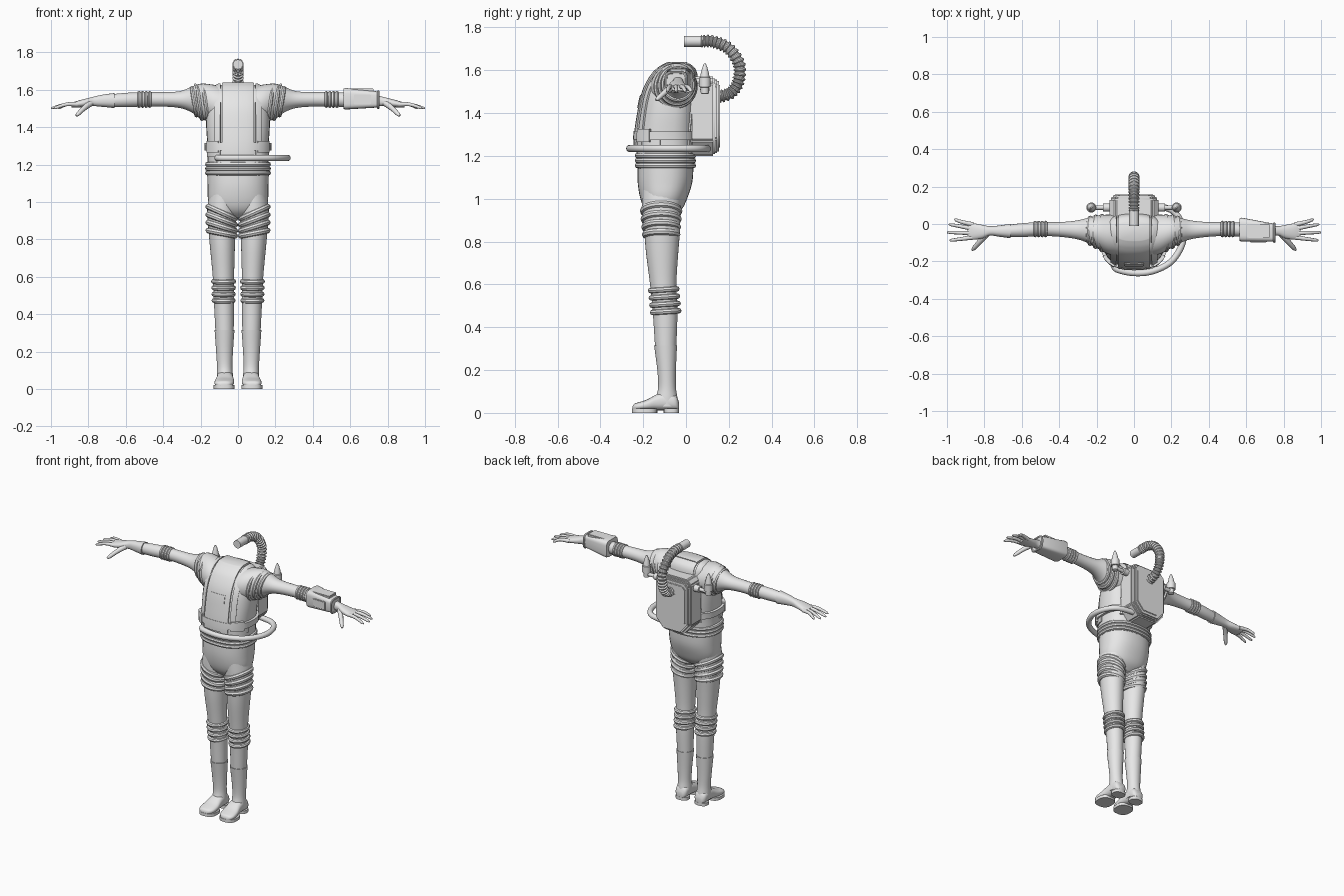
import bpy, bmesh, math
from mathutils import Vector as V

if "Cube" in bpy.data.objects:
    bpy.data.objects.remove(bpy.data.objects["Cube"])

X, Y, Z = V((1, 0, 0)), V((0, 1, 0)), V((0, 0, 1))
suit = bpy.data.materials.new("light_grey")
suit.use_nodes = True
grey = (0.8, 0.8, 0.8, 1)
suit.diffuse_color = grey
suit.node_tree.nodes["Principled BSDF"].inputs["Base Color"].default_value = grey


def finish(name, bm, angle=40):
    bmesh.ops.recalc_face_normals(bm, faces=bm.faces[:])
    me = bpy.data.meshes.new(name)
    bm.to_mesh(me)
    bm.free()
    me.materials.append(suit)
    ob = bpy.data.objects.new(name, me)
    bpy.context.scene.collection.objects.link(ob)
    bpy.ops.object.select_all(action='DESELECT')
    ob.select_set(True)
    bpy.context.view_layer.objects.active = ob
    bpy.ops.object.shade_smooth_by_angle(angle=math.radians(angle))
    return ob


def oval(c, u, v, e=2.0, n=32):
    """Superellipse ring with half axes u and v."""
    def p(t):
        return math.copysign(abs(t) ** (2 / e), t)
    return [c + u * p(math.cos(a)) + v * p(math.sin(a))
            for a in (2 * math.pi * i / n for i in range(n))]


def skin(rings, closed=False):
    bm = bmesh.new()
    rows = [[bm.verts.new(p) for p in r] for r in rings]
    n = len(rows[0])
    for a, b in zip(rows, rows[1:] + rows[:1] if closed else rows[1:]):
        for i in range(n):
            j = (i + 1) % n
            bm.faces.new((a[i], a[j], b[j], b[i]))
    if not closed:
        bm.faces.new(rows[0])
        bm.faces.new(rows[-1])
    return bm


def smooth(rows, n=4):
    """Catmull-Rom interpolation of rows of numbers."""
    out = []
    for i in range(len(rows) - 1):
        p = [rows[max(0, min(len(rows) - 1, i + k))] for k in (-1, 0, 1, 2)]
        for s in range(n):
            t = s / n
            out.append([b + t * (c - a + t * (2 * a - 5 * b + 4 * c - d
                        + t * (3 * (b - c) + d - a))) / 2 for a, b, c, d in zip(*p)])
    return out + [list(rows[-1])]


def sweep(name, pts, radii, b, n=14, closed=False):
    pts = [V(p) for p in pts]
    m, rings = len(pts), []
    for i, p in enumerate(pts):
        prev = pts[(i - 1) % m] if closed else pts[max(i - 1, 0)]
        nxt = pts[(i + 1) % m] if closed else pts[min(i + 1, m - 1)]
        t = (nxt - prev).normalized()
        u = t.cross(b).normalized()
        r = radii[i] if isinstance(radii, list) else radii
        rings.append(oval(p, u * r, u.cross(t) * r, n=n))
    return finish(name, skin(rings, closed))


def ring(name, c, u, v, r, e=2.0):
    return sweep(name, oval(c, u, v, e, 36), r, u.cross(v).normalized(), 8, True)


def upright(rows, e, n=4):
    """Rings from rows of height, centre x, half width, front y, back y."""
    return [oval(V((x, (f + b) / 2, z)), X * w, Y * (b - f) / 2, e)
            for z, x, w, f, b in smooth(rows, n)]


def along_x(rows, s, e=2.0, n=4):
    """Rings from rows of x, front y, back y, bottom, top."""
    return [oval(V((s * x, (f + b) / 2, (lo + hi) / 2)), Y * (b - f) / 2, Z * (hi - lo) / 2, e)
            for x, f, b, lo, hi in smooth(rows, n)]


def prism(name, outline, y0, y1, bevel):
    bm = skin([[V((x, y, z)) for x, z in outline] for y in (y0, y1)])
    bmesh.ops.bevel(bm, geom=bm.edges[:], offset=bevel, segments=2, affect='EDGES')
    return finish(name, bm, 30)


def box(name, lo, hi, bevel=0.003):
    outline = [(lo[0], lo[2]), (hi[0], lo[2]), (hi[0], hi[2]), (lo[0], hi[2])]
    return prism(name, outline, lo[1], hi[1], bevel)


# Torso and hips
torso_rows = [(1.14, 0, .165, -.225, .035), (1.27, 0, .162, -.232, .04),
              (1.4, 0, .17, -.215, .047), (1.5, 0, .168, -.192, .052),
              (1.57, 0, .155, -.155, .047), (1.605, 0, .135, -.12, .035),
              (1.625, 0, .1, -.085, .01)]
finish("torso", skin(upright(torso_rows, 2.5)))
finish("hips", skin(upright([(1.17, 0, .165, -.225, .035), (1.08, 0, .163, -.226, .03),
                             (1.0, 0, .158, -.213, .005), (.95, 0, .125, -.19, -.02),
                             (.915, 0, .05, -.15, -.06)], 2.3)))


# Raised panels follow the torso surface between cutting planes
def panel(name, planes, t):
    bm = skin(upright(torso_rows, 2.5, 8))
    for co, no in planes:
        bmesh.ops.bisect_plane(bm, geom=bm.verts[:] + bm.edges[:] + bm.faces[:],
                               plane_co=co, plane_no=no, clear_outer=True)
    bmesh.ops.recalc_face_normals(bm, faces=bm.faces[:])
    mid = V((0, -.09, 1.4))
    if sum((f.calc_center_median() - mid).dot(f.normal) for f in bm.faces) < 0:
        bmesh.ops.reverse_faces(bm, faces=bm.faces[:])
    geom = bmesh.ops.extrude_face_region(bm, geom=bm.faces[:])["geom"]
    top = {g for g in geom if isinstance(g, bmesh.types.BMFace)}
    bm.normal_update()
    moves = [(v, sum((f.normal for f in v.link_faces if f in top), V()).normalized() * t)
             for v in geom if isinstance(v, bmesh.types.BMVert)]
    for v, d in moves:
        v.co += d
    return finish(name, bm)


def span(axis, lo, hi):
    return [(axis * lo, -axis), (axis * hi, axis)]


panel("chest_plate", span(X, -.082, .082) + span(Z, 1.25, 1.7) + span(Y, -1, 0), .013)
panel("chest_badge_plate", span(X, -.05, .05) + span(Z, 1.42, 1.48) + span(Y, -1, -.1), .017)
panel("back_plate", span(X, -.082, .082) + span(Z, 1.5, 1.7) + span(Y, -.005, 1), .008)
panel("belt", span(Z, 1.275, 1.315), .016)
panel("lower_chest_band", span(Z, 1.24, 1.275) + span(Y, -1, -.12), .006)
for s, side in ((1, "left"), (-1, "right")):
    lo, hi = sorted((s * .092, s * .122))
    panel(side + "_strap", span(X, lo, hi) + span(Z, 1.25, 1.7), .009)
    lo, hi = sorted((s * .1, s * .15))
    panel(side + "_belt_pad", span(X, lo, hi) + span(Z, 1.265, 1.325) + span(Y, -1, -.1), .02)

# Waist rings
for i, z in enumerate((1.155, 1.178, 1.201)):
    ring(f"waist_ring_{i}", V((0, -.096, z)), X * .163, Y * .13, .013, 2.4)

# Waist hose running round the left side to the pack
hose = smooth([(-.11, -.215, 1.235), (-.09, -.243, 1.235), (0, -.262, 1.235), (.1, -.252, 1.235),
               (.2, -.2, 1.235), (.26, -.1, 1.235), (.255, 0, 1.235), (.2, .075, 1.235),
               (.09, .1, 1.235)], 6)
sweep("waist_hose", hose, .017, Z)

# Backpack
shell = [(-.07, 1.2), (.07, 1.2), (.13, 1.27), (.13, 1.54), (.1, 1.57),
         (-.1, 1.57), (-.13, 1.54), (-.13, 1.27)]


def shrunk(k):
    return [(x * k, 1.385 + (z - 1.385) * k) for x, z in shell]


prism("backpack", shell, .02, .135, .008)
prism("backpack_lid", shrunk(.93), .12, .153, .008)
prism("backpack_cover", shrunk(.8), .14, .158, .003)

# Breathing hose with ridges
path = smooth([(0, .07, 1.735), (0, .13, 1.733), (0, .2, 1.7), (0, .247, 1.63),
               (0, .245, 1.55), (0, .21, 1.495), (0, .15, 1.475)], 16)
sweep("breathing_hose", path, [.023 + .007 * (i % 4 in (1, 2)) for i in range(len(path))], X, 18)
sweep("mouth_tube", [(0, -.01, 1.735), (0, .08, 1.735)], .026, X, 20)

for s, side in ((1, "left"), (-1, "right")):
    # Side canister on its bracket
    cx, cy = s * .228, .088
    profile = [(1.488, .012), (1.492, .019), (1.52, .02), (1.522, .027), (1.565, .027),
               (1.568, .022), (1.59, .018), (1.615, .011), (1.632, .004)]
    finish(side + "_canister", skin([oval(V((cx, cy, z)), X * r, Y * r, n=20)
                                     for z, r in profile]))
    sweep(side + "_bracket", [(s * .12, cy, 1.51), (s * .165, cy, 1.51), (s * .167, cy, 1.51),
                              (cx, cy, 1.51)], [.022, .022, .012, .012], Z)

    # Arm with shoulder
    arm = [(.08, -.17, .05, 1.41, 1.615), (.14, -.16, .05, 1.425, 1.628),
           (.2, -.128, .045, 1.445, 1.632), (.25, -.1, .032, 1.48, 1.615),
           (.31, -.08, .018, 1.502, 1.592), (.4, -.068, .01, 1.51, 1.587),
           (.5, -.064, .01, 1.51, 1.587), (.6, -.07, .004, 1.507, 1.583),
           (.68, -.068, -.006, 1.508, 1.575)]
    finish(side + "_arm", skin(along_x(arm, s)))
    for i, (x, f, b, lo, hi) in enumerate(smooth(arm[1:4], 2)[1:4]):
        ring(f"{side}_armpit_fold_{i}", V((s * (x + .005), (f + b) / 2, (lo + hi) / 2 - .008)),
             Y * ((b - f) / 2 - .006), Z * ((hi - lo) / 2 - .008) + X * s * .012, .012)
    for i in range(4):
        ring(f"{side}_elbow_ring_{i}", V((s * (.472 + .019 * i), -.027, 1.548)),
             Y * .035, Z * .036, .0095)

    # Glove: cuff, palm, fingers and thumb
    glove = [(.66, -.076, .001, 1.502, 1.582), (.72, -.068, -.008, 1.508, 1.574),
             (.77, -.062, -.012, 1.512, 1.563), (.81, -.077, -.005, 1.508, 1.553),
             (.86, -.084, .004, 1.505, 1.54), (.89, -.08, .004, 1.505, 1.53)]
    finish(side + "_glove", skin(along_x(glove, s, 2.3)))
    for i, (y, tx, ty) in enumerate(((-.003, .96, .025), (-.026, .99, -.002),
                                     (-.049, 1.0, -.045), (-.071, .985, -.088))):
        pts = smooth([(s * .86, y, 1.522), (s * .92, (y + ty) / 2, 1.521), (s * tx, ty, 1.5)])
        sweep(f"{side}_finger_{i}", pts, [.013 - .0007 * k for k in range(8)] + [.004], Z, 10)
    pts = smooth([(s * .79, -.055, 1.527), (s * .825, -.095, 1.5), (s * .865, -.14, 1.46)])
    sweep(side + "_thumb", pts, [.018 - .001 * k for k in range(8)] + [.005], Z, 10)

    # Leg and boot shaft
    leg = [(1.04, .08, .075, -.205, -.01), (.95, .085, .08, -.205, -.025),
           (.85, .086, .072, -.195, -.028), (.75, .083, .066, -.187, -.036),
           (.6, .078, .057, -.168, -.045), (.47, .075, .054, -.155, -.04),
           (.315, .072, .049, -.145, -.045)]
    boot = [(.315, .072, .053, -.149, -.042), (.2, .072, .045, -.134, -.047),
            (.12, .071, .041, -.13, -.047), (.07, .07, .043, -.14, -.04),
            (.03, .07, .042, -.14, -.037)]
    for name, rows in (("leg", leg), ("boot_shaft", boot)):
        rows = [(z, s * x, w, f, b) for z, x, w, f, b in rows]
        finish(f"{side}_{name}", skin(upright(rows, 2)))
    for i, (z, tilt) in enumerate(((.943, .032), (.905, .027), (.868, .022), (.833, .014))):
        ring(f"{side}_thigh_ring_{i}", V((s * .087, -.116, z)), X * s * .071 + Z * tilt,
             Y * (.083 - .003 * i), .016)
    for i in range(4):
        ring(f"{side}_knee_ring_{i}", V((s * .077, -.104 + .003 * i, .575 - .034 * i)),
             X * (.054 - .001 * i), Y * .061 + Z * .004, .013)

    # Boot foot and split sole
    foot = smooth([(-.033, .07, .022, .05), (-.05, .07, .04, .085), (-.1, .07, .043, .098),
                   (-.14, .07, .046, .085), (-.18, .072, .052, .063), (-.22, .075, .05, .05),
                   (-.242, .077, .036, .042), (-.25, .078, .018, .03)])
    finish(side + "_foot", skin([oval(V((s * x, y, (top + .012) / 2)), X * w,
                                      Z * (top - .012) / 2, 2.5) for y, x, w, top in foot]))
    for name, y, x, w, d in (("sole", -.193, .074, .056, .059), ("heel", -.068, .07, .043, .036)):
        finish(f"{side}_{name}", skin([oval(V((s * x, y, z)), X * w, Y * d, 2.6)
                                       for z in (0, .02)]))

# Left forearm gauntlet with control plates
cuff = [(.565, -.09, .03, 1.497, 1.605), (.575, -.094, .034, 1.494, 1.609),
        (.735, -.094, .004, 1.504, 1.592), (.752, -.094, .002, 1.504, 1.59)]
finish("gauntlet", skin(along_x(cuff, 1, 4.5, 1)))
ring("gauntlet_rim", V((.75, -.046, 1.547)), Y * .048, Z * .043, .007, 4)
box("gauntlet_front_plate", (.62, -.1, 1.52), (.71, -.09, 1.575))
box("gauntlet_top_plate", (.6, -.075, 1.59), (.725, .0, 1.606))
